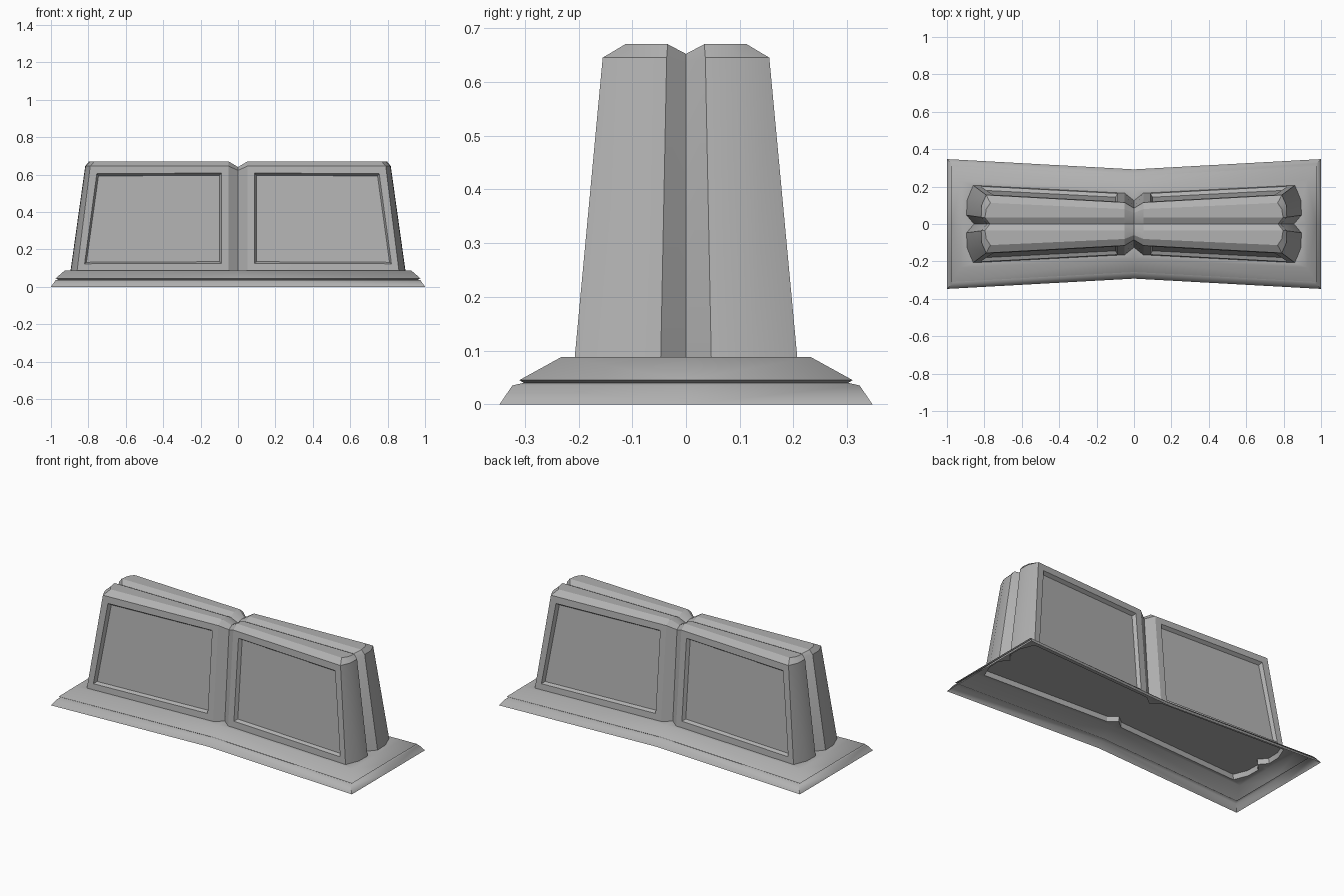
import bpy, bmesh
from math import radians

if "Cube" in bpy.data.objects:
    bpy.data.objects.remove(bpy.data.objects["Cube"])

grey = bpy.data.materials.new("dark_grey")
grey.diffuse_color = (.44, .44, .44, 1)
grey.use_nodes = True
grey.node_tree.nodes["Principled BSDF"].inputs["Base Color"].default_value = grey.diffuse_color


def finish(name, bm, smooth):
    """Turn a quarter mesh into a four-way mirrored object."""
    me = bpy.data.meshes.new(name)
    bm.to_mesh(me)
    bm.free()
    me.materials.append(grey)
    ob = bpy.data.objects.new(name, me)
    bpy.context.collection.objects.link(ob)
    bpy.ops.object.select_all(action='DESELECT')
    ob.select_set(True)
    bpy.context.view_layer.objects.active = ob
    mod = ob.modifiers.new("mirror", 'MIRROR')
    mod.use_axis = (True, True, False)
    mod.merge_threshold = 0.0005
    bpy.ops.object.modifier_apply(modifier=mod.name)
    bpy.ops.object.shade_smooth_by_angle(angle=radians(smooth))


def add_ring(bm, pts):
    return [bm.verts.new(p) for p in pts]


def bridge(bm, a, b):
    return [bm.faces.new((a[i], a[i + 1], b[i + 1], b[i])) for i in range(len(a) - 1)]


# Quarter outlines of the wall, from the end groove round to the centre groove
Z_BASE = 0.088
foot = [(.855, 0, Z_BASE), (.895, .047, Z_BASE), (.893, .125, Z_BASE),
        (.86, .207, Z_BASE), (.05, .165, Z_BASE), (0, .125, Z_BASE)]
shoulder = [(.785, 0, .635), (.817, .036, .645), (.815, .1, .645),
            (.79, .155, .645), (.05, .115, .645), (0, .085, .622)]
crown = [(.77, 0, .652), (.797, .034, .67), (.79, .08, .67),
         (.768, .113, .67), (.05, .08, .67), (0, .06, .64)]

# Base: stepped plinth with a waist, open underneath
bm = bmesh.new()
steps = [(1, .347, .292, 0), (.975, .323, .27, .035), (.962, .302, .25, .040),
         (.975, .31, .257, .045), (.925, .232, .187, Z_BASE)]
rings = [add_ring(bm, [(x, 0, z), (x, y, z), (0, w, z)]) for x, y, w, z in steps]
for lower, upper in zip(rings, rings[1:]):
    bridge(bm, lower, upper)
bm.faces.new(rings[-1] + add_ring(bm, foot)[::-1])
finish("base", bm, 52)

# Wall: tapered body with grooves and recessed panels
bm = bmesh.new()
r0, r1, r2 = (add_ring(bm, r) for r in (foot, shoulder, crown))
sides = bridge(bm, r0, r1)
bridge(bm, r1, r2)
a, b, c, d, f, h = r2
p, q, r, o = add_ring(bm, [(.05, .034, .67), (.05, 0, .652), (0, .034, .64), (0, 0, .63)])
for face in ((b, c, d, f, p), (a, b, p, q), (p, f, h, r), (q, p, r, o)):
    bm.faces.new(face)
bm.normal_update()
panel = [sides[3]]
bmesh.ops.inset_individual(bm, faces=panel, thickness=.053)
bmesh.ops.inset_individual(bm, faces=panel, thickness=.015, depth=-.02)
finish("wall", bm, 25)

# Floor closing the hollow inside the wall
bm = bmesh.new()
t = .055
floor = [tuple(u + (v - u) * t for u, v in zip(lo, hi)) for lo, hi in zip(foot, shoulder)]
bm.faces.new(add_ring(bm, [(x, y, .118) for x, y, _ in floor] + [(0, 0, .118)])[::-1])
finish("inner_floor", bm, 25)
